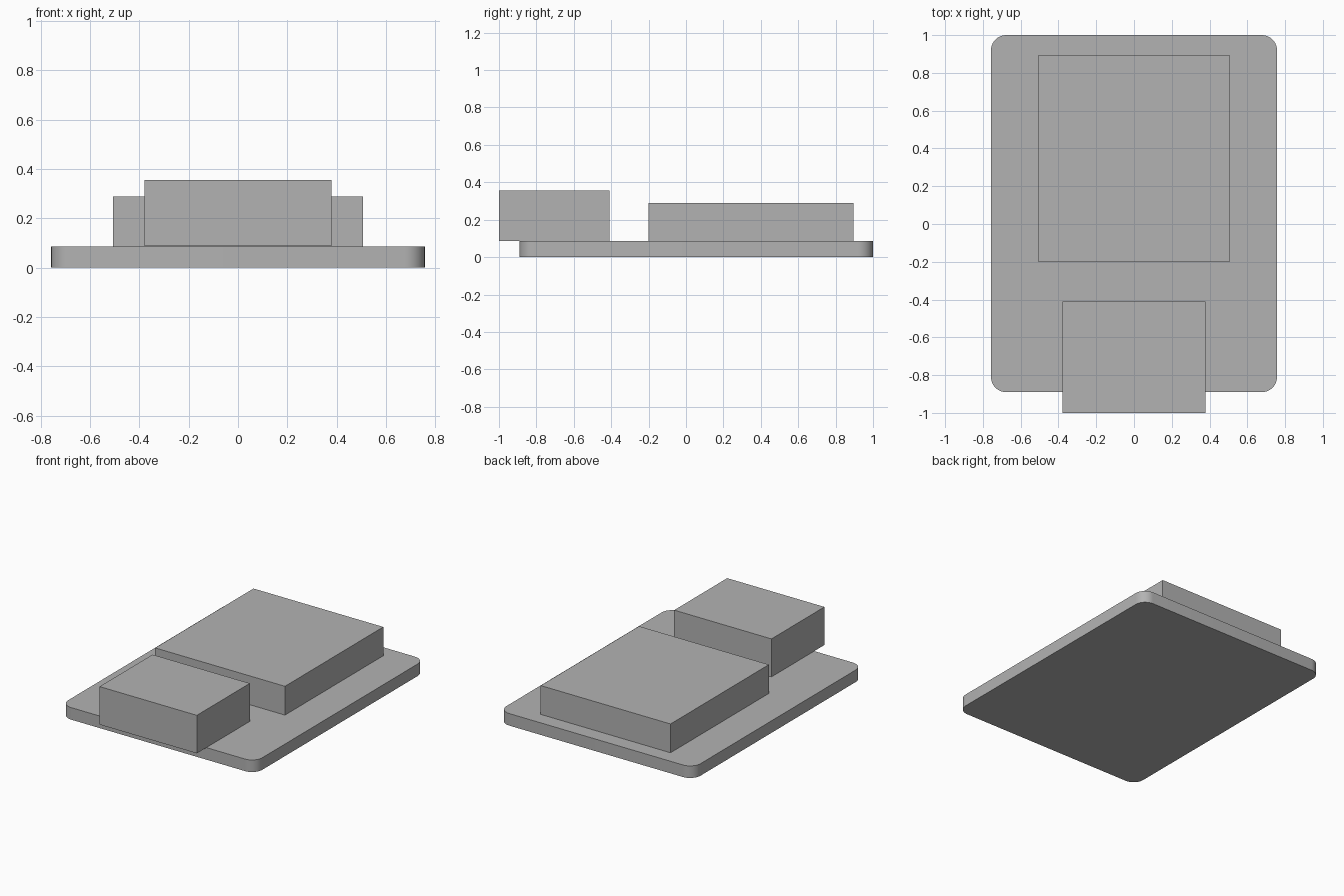
import bpy
import bmesh
import math

if "Cube" in bpy.data.objects:
    bpy.data.objects.remove(bpy.data.objects["Cube"], do_unlink=True)

# Single plain grey for every part
grey = bpy.data.materials.new("plain_grey")
grey.use_nodes = True
colour = (0.45, 0.45, 0.45, 1)
grey.diffuse_color = colour
grey.node_tree.nodes["Principled BSDF"].inputs["Base Color"].default_value = colour


def box(name, half_width, y0, y1, z0, z1, corner=0.0):
    """Box centred on x, with optional rounded vertical corners."""
    bm = bmesh.new()
    bmesh.ops.create_cube(bm, size=1)
    for v in bm.verts:
        v.co.x *= 2 * half_width
        v.co.y = y0 if v.co.y < 0 else y1
        v.co.z = z0 if v.co.z < 0 else z1
    if corner:
        upright = [e for e in bm.edges
                   if abs(e.verts[0].co.z - e.verts[1].co.z) > 0.01]
        bmesh.ops.bevel(bm, geom=upright, offset=corner, segments=10,
                        profile=0.5, affect='EDGES')
    mesh = bpy.data.meshes.new(name)
    bm.to_mesh(mesh)
    bm.free()
    mesh.materials.append(grey)
    obj = bpy.data.objects.new(name, mesh)
    bpy.context.collection.objects.link(obj)
    return obj


# Rounded circuit board
board = box("board", 0.757, -0.89, 1.0, 0.0, 0.085, corner=0.08)
bpy.ops.object.select_all(action='DESELECT')
board.select_set(True)
bpy.context.view_layer.objects.active = board
bpy.ops.object.shade_smooth_by_angle(angle=math.radians(30))

# Large module and the overhanging connector
box("module_block", 0.506, -0.2, 0.895, 0.085, 0.288)
box("connector_block", 0.379, -1.0, -0.41, 0.087, 0.355)
